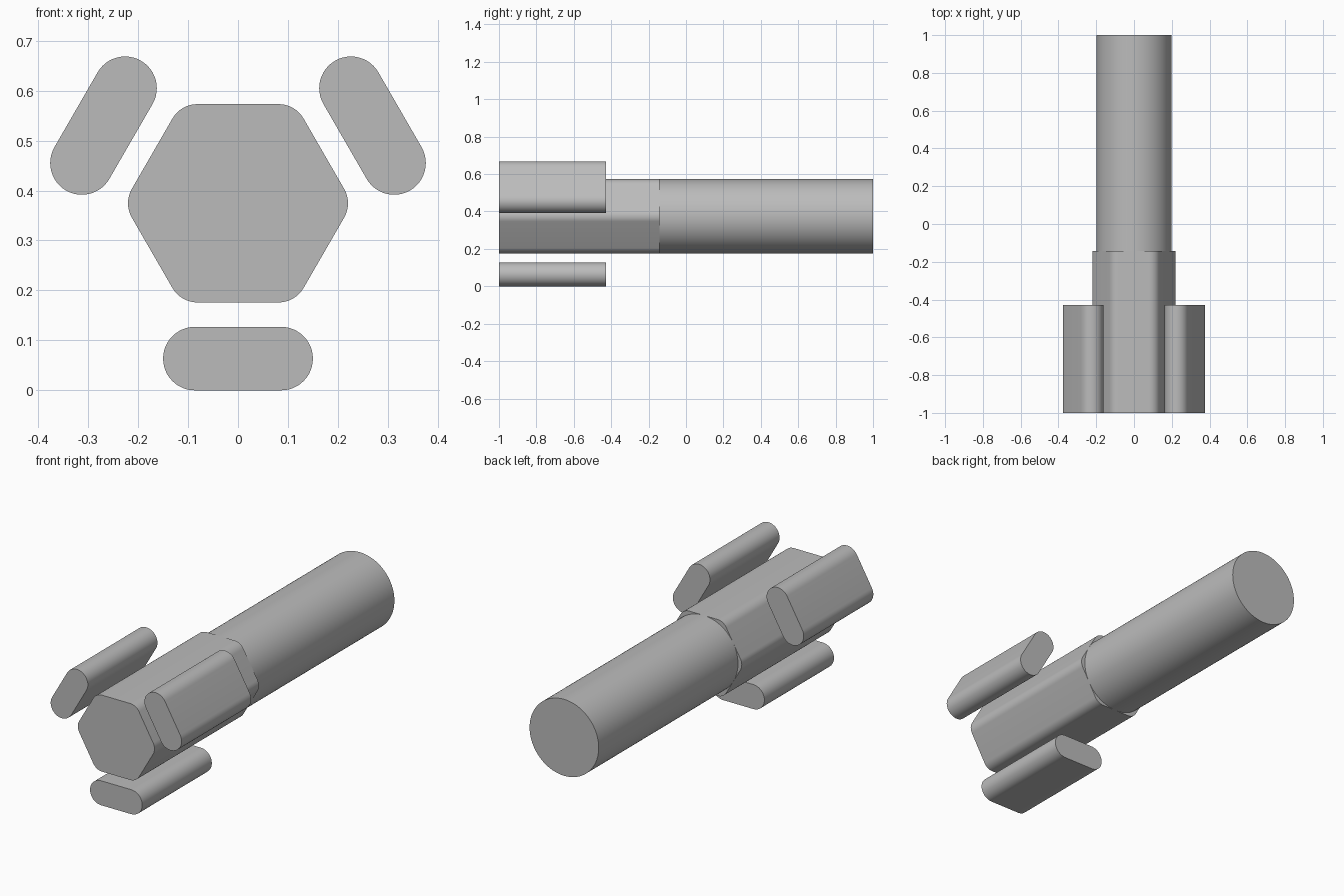
import bpy, bmesh, math

cube = bpy.data.objects.get("Cube")
if cube:
    bpy.data.objects.remove(cube, do_unlink=True)

AXIS_Z = 0.3745   # height of the shaft axis
FLAT = 0.1985     # shaft radius, also the hexagon's centre-to-flat distance

grey = bpy.data.materials.new("plain_grey")
grey.use_nodes = True
colour = (0.5, 0.5, 0.5, 1)
grey.diffuse_color = colour
grey.node_tree.nodes["Principled BSDF"].inputs["Base Color"].default_value = colour


def rounded_profile(sides, reach, radius, steps):
    """Outline of arcs centred on a regular polygon; two sides make a slot."""
    points = []
    for i in range(sides):
        corner = 2 * math.pi * i / sides
        for s in range(steps + 1):
            a = corner + math.pi / sides * (2 * s / steps - 1)
            points.append((reach * math.cos(corner) + radius * math.cos(a),
                           reach * math.sin(corner) + radius * math.sin(a)))
    return points


def circle_profile(radius, count):
    return [(radius * math.cos(2 * math.pi * i / count),
             radius * math.sin(2 * math.pi * i / count)) for i in range(count)]


def extrude_part(name, profile, front, back, offset=0, turn=0):
    """Extrude a profile along y, moved down by offset, then turned about the axis."""
    c, s = math.cos(turn), math.sin(turn)
    bm = bmesh.new()
    rings = []
    for y in (front, back):
        rings.append([bm.verts.new((x * c - (z - offset) * s, y,
                                    AXIS_Z + x * s + (z - offset) * c))
                      for x, z in profile])
    a, b = rings
    bm.faces.new(a)
    bm.faces.new(b[::-1])
    for i in range(len(a)):
        j = (i + 1) % len(a)
        bm.faces.new((a[j], a[i], b[i], b[j]))
    bmesh.ops.recalc_face_normals(bm, faces=bm.faces)
    mesh = bpy.data.meshes.new(name)
    bm.to_mesh(mesh)
    bm.free()
    mesh.materials.append(grey)
    obj = bpy.data.objects.new(name, mesh)
    bpy.context.collection.objects.link(obj)
    bpy.ops.object.select_all(action="DESELECT")
    obj.select_set(True)
    bpy.context.view_layer.objects.active = obj
    bpy.ops.object.shade_smooth_by_angle(angle=math.radians(30))


# Round shaft and the hexagonal head with softened corners
extrude_part("round_shaft", circle_profile(FLAT, 96), -0.143, 1)
fillet = 0.058
hex_reach = (FLAT - fillet) / math.cos(math.pi / 6)
extrude_part("hex_head", rounded_profile(6, hex_reach, fillet, 10), -1, -0.143)

# Three slot-shaped bars spaced around the head
slot = rounded_profile(2, 0.0865, 0.0635, 24)
for i, side in enumerate(("lower", "left", "right")):
    extrude_part(side + "_bar", slot, -1, -0.429, 0.311, 2 * math.pi * i / 3)
